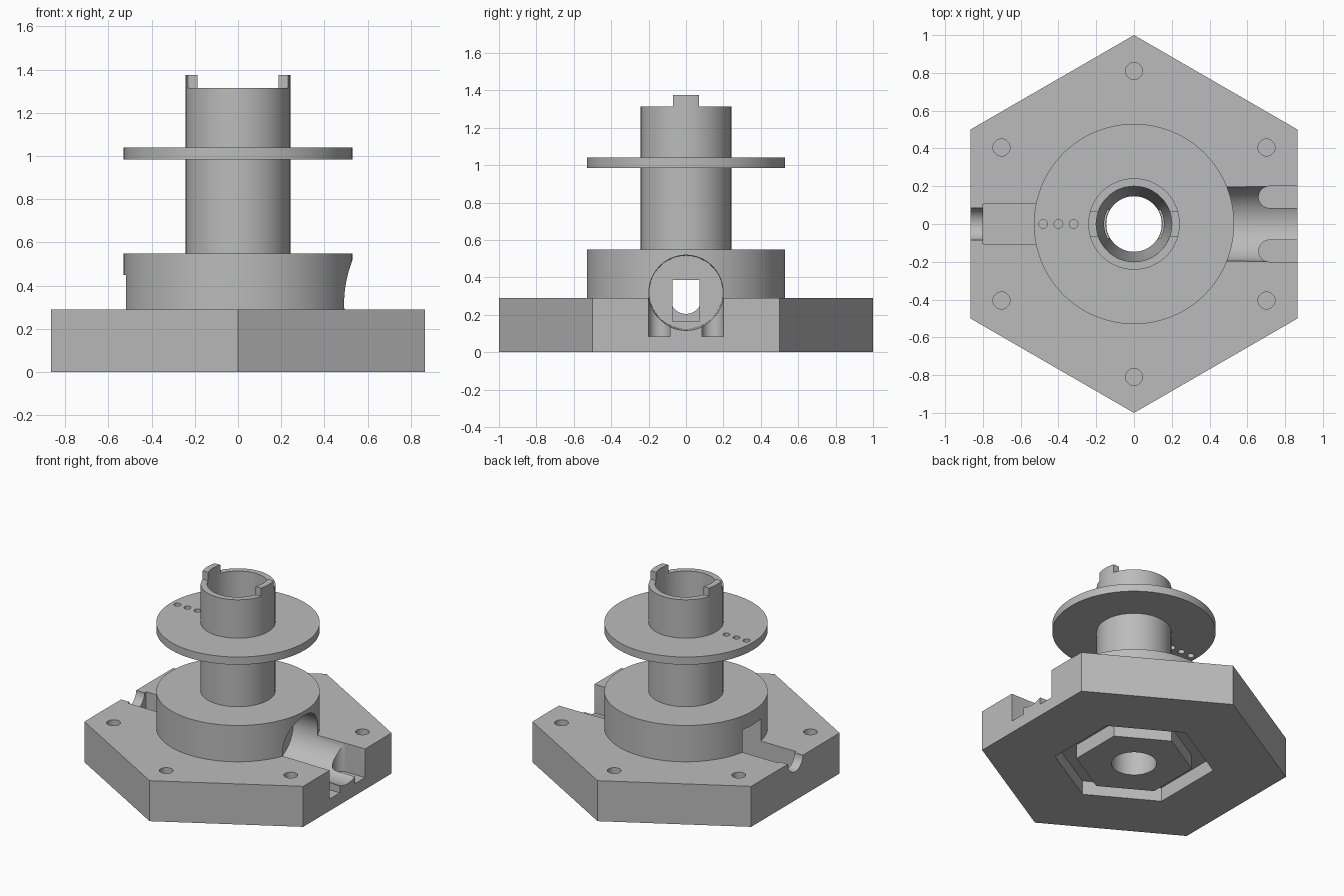
import bpy
import bmesh
from math import pi, cos, sin, radians
from mathutils import Matrix, Vector

if "Cube" in bpy.data.objects:
    bpy.data.objects.remove(bpy.data.objects["Cube"], do_unlink=True)

grey = bpy.data.materials.new("plain grey")
grey.use_nodes = True
grey.diffuse_color = (0.5, 0.5, 0.5, 1)
grey.node_tree.nodes["Principled BSDF"].inputs["Base Color"].default_value = (0.5, 0.5, 0.5, 1)


def to_object(name, bm):
    bmesh.ops.recalc_face_normals(bm, faces=bm.faces)
    mesh = bpy.data.meshes.new(name)
    bm.to_mesh(mesh)
    bm.free()
    mesh.materials.append(grey)
    ob = bpy.data.objects.new(name, mesh)
    bpy.context.collection.objects.link(ob)
    return ob


def lathe(name, profile, sides=96, centre=(0, 0), turn=0.0, matrix=None):
    """Closed solid from stacked rings of (radius, height)."""
    bm = bmesh.new()
    rings = []
    for r, z in profile:
        angles = [turn + 2 * pi * i / sides for i in range(sides)]
        rings.append([bm.verts.new((centre[0] + r * cos(a), centre[1] + r * sin(a), z)) for a in angles])
    for low, high in zip(rings, rings[1:]):
        for i in range(sides):
            j = (i + 1) % sides
            bm.faces.new((low[i], low[j], high[j], high[i]))
    bm.faces.new(rings[0][::-1])
    bm.faces.new(rings[-1])
    if matrix:
        bm.transform(matrix)
    return to_object(name, bm)


def box(name, low, high):
    low, high = Vector(low), Vector(high)
    bm = bmesh.new()
    bmesh.ops.create_cube(bm, size=1)
    bm.transform(Matrix.Translation((low + high) / 2) @ Matrix.Diagonal((high - low).to_4d()))
    return to_object(name, bm)


def hexagon(name, radius, low, high):
    return lathe(name, [(radius, low), (radius, high)], 6, turn=pi / 2)


def cut(target, cutters):
    bpy.context.view_layer.objects.active = target
    for cutter in cutters:
        cutter.hide_render = True
        mod = target.modifiers.new("cut", 'BOOLEAN')
        mod.operation = 'DIFFERENCE'
        mod.solver = 'EXACT'
        mod.object = cutter
        bpy.ops.object.modifier_apply(modifier=mod.name)


# Solid parts
base = hexagon("base_plate", 1.0, 0, 0.29)
collar = lathe("collar", [(0.53, 0.29), (0.53, 0.55)], 128)
spindle = lathe("spindle", [(0.242, 0.55), (0.242, 1.375)])
flange = lathe("flange", [(0.53, 0.985), (0.53, 1.04)], 128)

# Cutters shared by several parts
along_x = Matrix.Translation((0, 0, 0.32)) @ Matrix.Rotation(pi / 2, 4, 'Y')
bore = lathe("bore_cutter", [(0.147, -0.1), (0.147, 0.13), (0.2, 1.3), (0.2, 1.5)])
channel = lathe("channel_cutter", [(0.196, 0.3), (0.204, 0.95)], matrix=along_x)
pocket = box("pocket_cutter", (-0.8, -0.105, 0.165), (-0.3, 0.105, 0.45))
window = box("window_cutter", (-0.4, -0.073, 0.165), (0.4, 0.073, 0.385))
shared = [bore, channel, pocket, window]

# Base: hexagonal groove underneath, cable groove, foot slots, screw holes
groove = hexagon("groove_cutter", 0.52, -0.1, 0.1)
island = hexagon("island_cutter", 0.38, -0.2, 0.2)
cut(groove, [island])
cable = lathe("cable_cutter", [(0.085, -0.95), (0.085, -0.75)], 48,
              matrix=Matrix.Translation((0, 0, -0.03)) @ along_x)
base_cutters = [groove, cable]
for y in (-0.1425, 0.1425):
    base_cutters.append(lathe("slot_end_cutter", [(0.0575, 0.085), (0.0575, 0.35)], 48, (0.7175, y)))
    base_cutters.append(box("slot_cutter", (0.7175, y - 0.0575, 0.085), (0.95, y + 0.0575, 0.35)))
for k in range(6):
    a = radians(30 + 60 * k)
    base_cutters.append(lathe("screw_cutter", [(0.045, 0.08), (0.045, 0.35)], 32,
                              (0.81 * cos(a), 0.81 * sin(a))))
# The two sides along x are the channels, so only vertex corners carry screws
cut(base, shared + base_cutters)
cut(collar, shared)

# Spindle: tapered bore and two drive tabs left standing on the rim
rim_cutters = [box("rim_cutter", (-0.4, 0.07, 1.315), (0.4, 0.4, 1.5)),
               box("rim_cutter", (-0.4, -0.4, 1.315), (0.4, -0.07, 1.5))]
cut(spindle, [bore] + rim_cutters)

# Flange: fits round the spindle, with a row of three small holes
hub = lathe("hub_cutter", [(0.242, 0.9), (0.242, 1.1)])
holes = [lathe("flange_hole_cutter", [(0.023, 0.9), (0.023, 1.1)], 24, (x, 0))
         for x in (-0.48, -0.4, -0.32)]
cut(flange, [hub] + holes)

# Remove the cutters and finish the shading
parts = [base, collar, spindle, flange]
for ob in list(bpy.data.objects):
    if ob.name.split(".")[0].endswith("_cutter"):
        bpy.data.objects.remove(ob, do_unlink=True)
for ob in parts:
    bpy.ops.object.select_all(action='DESELECT')
    ob.select_set(True)
    bpy.context.view_layer.objects.active = ob
    bpy.ops.object.shade_smooth_by_angle(angle=radians(30))
